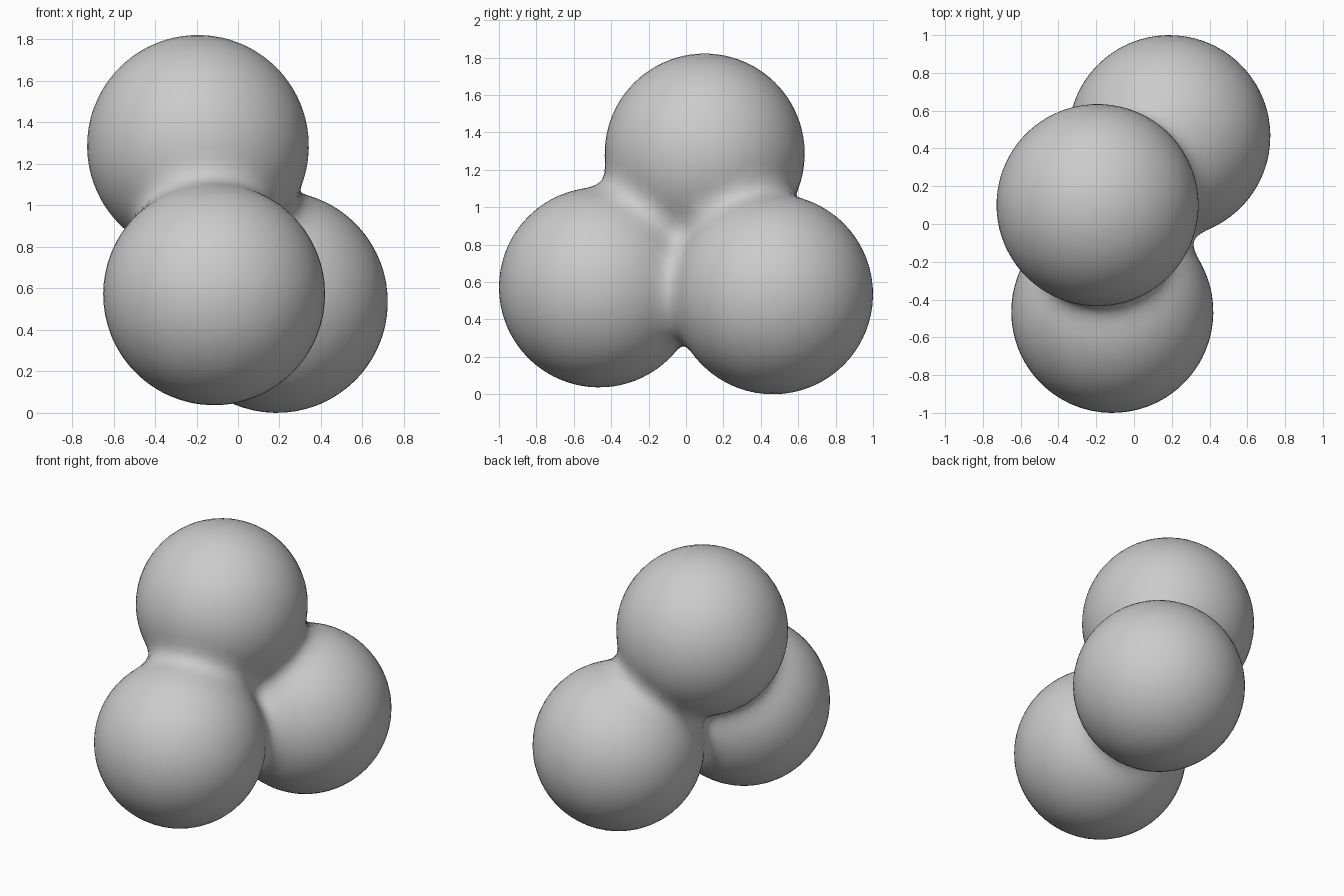
import bpy, math
from mathutils import Vector

if "Cube" in bpy.data.objects:
    bpy.data.objects.remove(bpy.data.objects["Cube"])

R = 0.535      # ball radius
BLEND = 0.15   # width of the soft necks between balls
CENTRES = [Vector((-0.193, 0.10, 1.287)),   # top ball
           Vector((-0.115, -0.465, 0.572)), # front ball
           Vector((0.187, 0.465, 0.535))]   # back ball


def smooth_min(a, b):
    h = max(BLEND - abs(a - b), 0.0) / BLEND
    return min(a, b) - h * h * BLEND / 4


def field(p):
    a, b, c = sorted((p - q).length - R for q in CENTRES)
    return smooth_min(smooth_min(a, b), c)


def gradient(p, e=0.002):
    axes = (Vector((e, 0, 0)), Vector((0, e, 0)), Vector((0, 0, e)))
    return Vector([(field(p + a) - field(p - a)) / (2 * e) for a in axes])


# three overlapping balls plus a small core that fills the middle
balls = []
middle = sum(CENTRES, Vector()) / 3
for c, r in [(c, R) for c in CENTRES] + [(middle, 0.16)]:
    bpy.ops.mesh.primitive_ico_sphere_add(subdivisions=4, radius=r, location=c)
    balls.append(bpy.context.object)
for o in balls:
    o.select_set(True)
bpy.context.view_layer.objects.active = balls[0]
bpy.ops.object.join()
cluster = bpy.context.object
cluster.name = "ball_cluster"
bpy.ops.object.transform_apply(location=True, rotation=True, scale=True)

# fuse into one skin
m = cluster.modifiers.new("fuse", 'REMESH')
m.mode = 'VOXEL'
m.voxel_size = 0.05
bpy.ops.object.modifier_apply(modifier=m.name)

# relax the skin, then pull it onto the softly blended surface
m = cluster.modifiers.new("relax", 'SMOOTH')
m.iterations = 4
bpy.ops.object.modifier_apply(modifier=m.name)
for v in cluster.data.vertices:
    p = v.co.copy()
    for _ in range(5):
        g = gradient(p)
        step = g * (field(p) / max(g.length_squared, 0.1))
        if step.length > 0.08:
            step *= 0.08 / step.length
        p -= step
    v.co = p
bpy.ops.object.shade_smooth()
